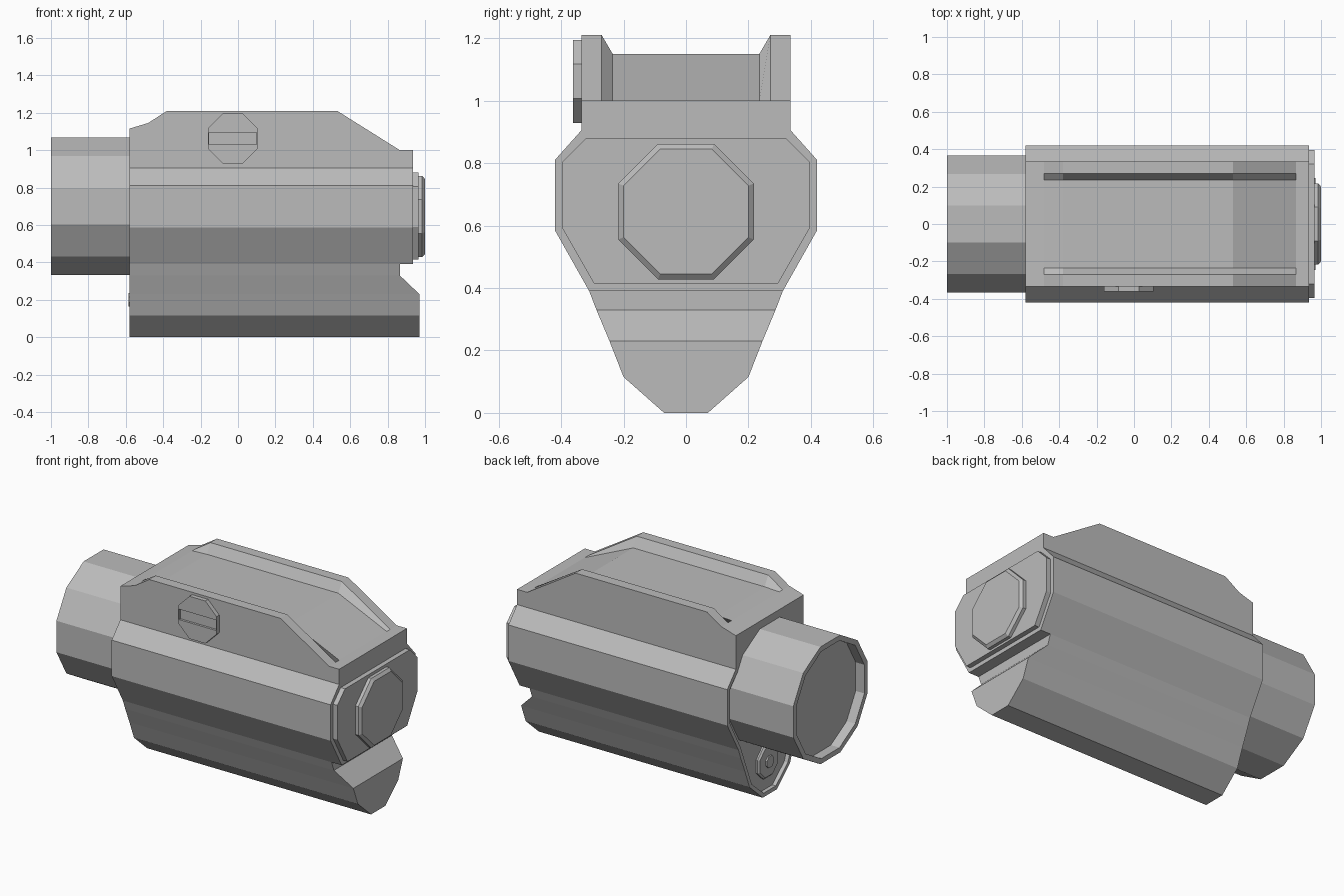
import bpy, bmesh, math

cube = bpy.data.objects.get("Cube")
if cube:
    bpy.data.objects.remove(cube, do_unlink=True)

grey = bpy.data.materials.new("plain grey")
grey.use_nodes = True
colour = (0.5, 0.5, 0.5, 1)
grey.diffuse_color = colour
grey.node_tree.nodes["Principled BSDF"].inputs["Base Color"].default_value = colour


def loft(name, rings):
    """Closed solid through a list of rings with equal point counts."""
    bm = bmesh.new()
    loops = [[bm.verts.new(p) for p in ring] for ring in rings]
    n = len(rings[0])
    for a, b in zip(loops, loops[1:]):
        for i in range(n):
            j = (i + 1) % n
            bm.faces.new((a[i], a[j], b[j], b[i]))
    bm.faces.new(loops[0])
    bm.faces.new(loops[-1])
    bmesh.ops.recalc_face_normals(bm, faces=bm.faces)
    mesh = bpy.data.meshes.new(name)
    bm.to_mesh(mesh)
    bm.free()
    mesh.materials.append(grey)
    obj = bpy.data.objects.new(name, mesh)
    bpy.context.collection.objects.link(obj)
    return obj


def section(x, half):
    """Mirror a half outline of (y, z) points and place it at x."""
    return [(x, y, z) for y, z in half] + [(x, -y, z) for y, z in reversed(half)]


def polygon(x, sides, apothem, z):
    """Flat-topped regular polygon facing along x."""
    r = apothem / math.cos(math.pi / sides)
    angles = [(i + 0.5) * math.tau / sides for i in range(sides)]
    return [(x, r * math.cos(a), z + r * math.sin(a)) for a in angles]


def disc(name, sides, z, steps):
    return loft(name, [polygon(x, sides, r, z) for x, r in steps])


def cut(obj, cutter):
    mod = obj.modifiers.new("cut", 'BOOLEAN')
    mod.operation = 'DIFFERENCE'
    mod.solver = 'EXACT'
    mod.object = cutter
    cutter.hide_render = True
    cutter.hide_viewport = True
    cutter.display_type = 'WIRE'


# Upper housing with two raised rails: (x, rail height, centre height)
stations = [(-0.58, 1.115, 1.115), (-0.48, 1.145, 1.145), (-0.38, 1.21, 1.15),
            (0.53, 1.21, 1.15), (0.865, 1.0, 1.0), (0.935, 1.0, 1.0)]
flank = [(0.31, 0.39), (0.42, 0.585), (0.42, 0.81), (0.335, 0.905)]
upper = loft("upper_housing", [
    section(x, flank + [(0.335, rail), (0.27, rail), (0.235, mid)])
    for x, rail, mid in stations])

# Lower housing stacked by height: (z, half width, front end)
levels = [(0, 0.07, 0.97), (0.115, 0.2, 0.97), (0.23, 0.245, 0.97),
          (0.33, 0.287, 0.865), (0.39, 0.31, 0.865)]
lower = loft("lower_housing", [
    [(-0.58, -w, z), (x, -w, z), (x, w, z), (-0.58, w, z)] for z, w, x in levels])

# Shallow recess in the rear end
inset = [(0.06, 0.025), (0.178, 0.125), (0.287, 0.395),
         (0.395, 0.59), (0.395, 0.8), (0.32, 0.88)]
recess = loft("rear_recess_cutter", [section(x, inset) for x in (-0.7, -0.555)])
cut(upper, recess)
cut(lower, recess)

# Front plate and lens
plate = [(0.295, 0.415), (0.395, 0.59), (0.395, 0.805), (0.32, 0.88)]
loft("front_plate", [section(x, plate) for x in (0.93, 0.965)])
disc("front_lens", 8, 0.645, [(0.96, 0.217), (0.985, 0.217), (1.0, 0.2)])

# Hollow eyepiece tube
tube = disc("eyepiece", 12, 0.7, [(-1.0, 0.367), (-0.55, 0.367)])
cut(tube, disc("eyepiece_cutter", 12, 0.7, [(-1.1, 0.335), (-0.94, 0.335)]))

# Rear cap with centre stud
disc("rear_cap", 8, 0.2, [(-0.575, 0.09), (-0.565, 0.1), (-0.54, 0.1)])
disc("rear_cap_stud", 8, 0.2, [(-0.585, 0.035), (-0.56, 0.035)])

# Slotted side knob
ring = polygon(0, 8, 0.133, 1.062)
knob = loft("side_knob", [[(h - 0.028, y, z) for _, h, z in ring] for y in (-0.362, -0.325)])
slot = loft("knob_slot_cutter", [
    [(x, y, z) for x, z in ((-0.155, 1.03), (0.1, 1.03), (0.1, 1.095), (-0.155, 1.095))]
    for y in (-0.4, -0.348)])
cut(knob, slot)
